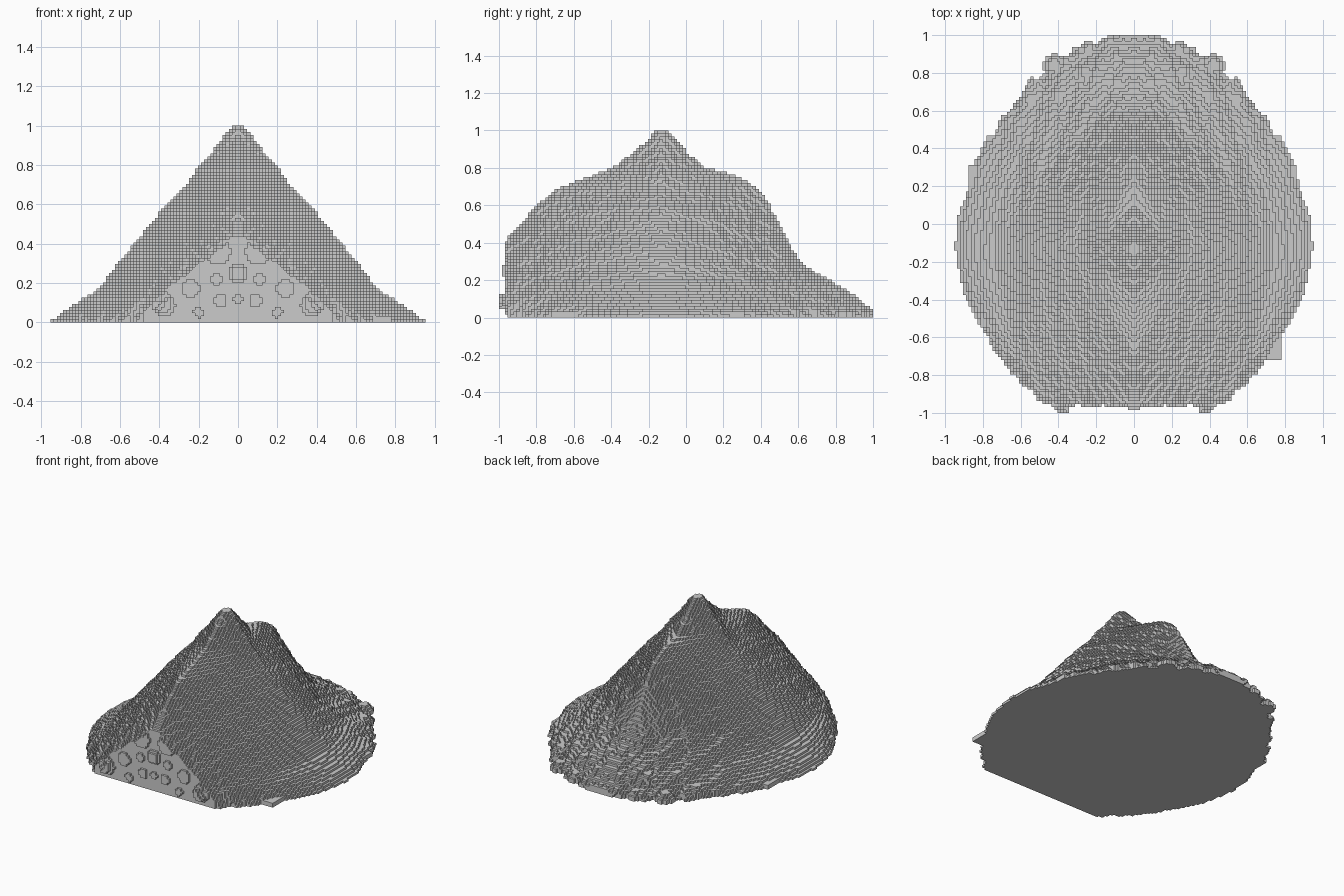
import bpy
from math import sin, cos, floor

S = 2 / 128          # voxel size
CY = -0.13           # y of the peak

# Per height: side, front and back ridge reach, then front and back roundness
LEVELS = [
    (0.00, 0.955, 1.05, 1.14, 1.62, 1.76),
    (0.04, 0.91, 1.04, 1.13, 1.68, 1.78),
    (0.10, 0.82, 1.03, 1.05, 1.75, 1.75),
    (0.15, 0.735, 1.01, 0.98, 1.78, 1.75),
    (0.22, 0.67, 0.97, 0.85, 1.72, 1.7),
    (0.30, 0.61, 0.92, 0.74, 1.6, 1.62),
    (0.42, 0.51, 0.84, 0.67, 1.42, 1.48),
    (0.52, 0.43, 0.74, 0.62, 1.3, 1.36),
    (0.60, 0.36, 0.67, 0.58, 1.2, 1.24),
    (0.69, 0.27, 0.57, 0.53, 1.1, 1.1),
    (0.77, 0.215, 0.36, 0.38, 1.0, 1.0),
    (0.80, 0.19, 0.27, 0.24, 1.05, 1.05),
    (0.87, 0.13, 0.17, 0.16, 1.1, 1.1),
    (0.95, 0.07, 0.08, 0.08, 1.2, 1.2),
    (1.00, 0.03, 0.035, 0.035, 1.5, 1.5),
]
# Round plates on the flat front wall: x, z, radius, depth
DISCS = [(0.10, 0.36, 0.065, 0.025), (0, 0.25, 0.055, 0.04), (0.11, 0.22, 0.045, 0.02),
         (0.24, 0.17, 0.065, 0.02), (0.09, 0.11, 0.045, 0.02), (0.38, 0.09, 0.06, 0.05),
         (0.20, 0.05, 0.04, 0.02), (0.52, 0.06, 0.05, 0.03), (0, 0.12, 0.035, 0.02)]
# Knobs on the low back apron: x, y, z, radius
KNOBS = [(0, 0.60, 0.28, 0.04), (0.09, 0.75, 0.21, 0.04), (0.20, 0.65, 0.22, 0.05),
         (0.09, 0.88, 0.13, 0.04), (0.26, 0.80, 0.15, 0.05), (0.40, 0.68, 0.15, 0.05),
         (0.24, 0.92, 0.07, 0.05), (0.42, 0.84, 0.07, 0.06), (0.54, 0.66, 0.08, 0.06)]
# Thin ledges at the foot: x range, y range, top
LEDGES = [(0.78, 0.865, 0.08, 0.31, 0.03), (0.74, 0.83, 0.26, 0.37, 0.03),
          (-0.87, -0.78, 0.02, 0.31, 0.03),
          (0.70, 0.78, -0.72, -0.50, 0.03), (-0.82, -0.75, -0.54, -0.45, 0.04)]


def level(z):
    for lo, hi in zip(LEVELS, LEVELS[1:]):
        if z <= hi[0]:
            t = (z - lo[0]) / (hi[0] - lo[0])
            return [p + (q - p) * t for p, q in zip(lo[1:], hi[1:])]
    return LEVELS[-1][1:]


def front_wall(x, z):
    y = -0.95
    for dx, dz, r, d in DISCS:
        q = (x - dx) ** 2 + (z - dz) ** 2
        if q < r * r:
            y = min(y, -0.95 - d * (1 if q < 0.5 * r * r else 0.5))
    return y


# Fill the mountain, mirrored about x = 0
cells = set()


def fill(i, j, k):
    cells.add((i, j, k))
    cells.add((-1 - i, j, k))


for k in range(64):
    z = (k + 0.5) * S
    a, bf, bb, nf, nb = level(z)
    for i in range(64):
        x = (i + 0.5) * S
        if x >= a:
            break
        t = x / a
        rough = sin(37 * x + 5 * z) * cos(29 * z + 11 * x) + 0.6 * sin(83 * x) * cos(61 * z)
        rough *= 0.013 * min(1, 3 * x + 0.2)
        low = 2 if z < 0.3 else 1              # the back apron is bumpier
        y0 = max(CY - bf * (1 - t ** nf) ** (1 / nf) + rough, front_wall(x, z))
        y1 = min(CY + bb * (1 - t ** nb) ** (1 / nb) + rough * low, 1)
        for j in range(round(y0 / S), round(y1 / S)):
            fill(i, j, k)

# Knobs on the back apron
for cx, cy, cz, r in KNOBS:
    m = int(r / S) + 1
    ci, cj, ck = (floor(c / S) for c in (cx, cy, cz))
    for i in range(max(0, ci - m), ci + m + 1):
        for j in range(cj - m, min(63, cj + m) + 1):
            q = (((i + .5) * S - cx) ** 2 + ((j + .5) * S - cy) ** 2) / (r * r)
            if q < 1:
                for k in range(max(1, ck - int(3 * q))):
                    fill(i, j, k)

# Ledges at the foot
for x0, x1, y0, y1, top in LEDGES:
    for i in range(round(x0 / S), round(x1 / S)):
        for j in range(round(y0 / S), round(y1 / S)):
            for k in range(round(top / S)):
                cells.add((i, j, k))

# Skin the exposed cell sides
SIDES = [((1, 0, 0), [(1, 0, 0), (1, 1, 0), (1, 1, 1), (1, 0, 1)]),
         ((-1, 0, 0), [(0, 0, 0), (0, 0, 1), (0, 1, 1), (0, 1, 0)]),
         ((0, 1, 0), [(0, 1, 0), (0, 1, 1), (1, 1, 1), (1, 1, 0)]),
         ((0, -1, 0), [(0, 0, 0), (1, 0, 0), (1, 0, 1), (0, 0, 1)]),
         ((0, 0, 1), [(0, 0, 1), (1, 0, 1), (1, 1, 1), (0, 1, 1)]),
         ((0, 0, -1), [(0, 0, 0), (0, 1, 0), (1, 1, 0), (1, 0, 0)])]
verts, faces = {}, []
for i, j, k in sorted(cells):
    for (dx, dy, dz), corners in SIDES:
        if (i + dx, j + dy, k + dz) not in cells:
            faces.append([verts.setdefault((i + p, j + q, k + r), len(verts))
                          for p, q, r in corners])

mesh = bpy.data.meshes.new("voxel_mountain")
mesh.from_pydata([(i * S, j * S, k * S) for i, j, k in verts], [], faces)
mesh.update()
bpy.context.collection.objects.link(bpy.data.objects.new("voxel_mountain", mesh))
